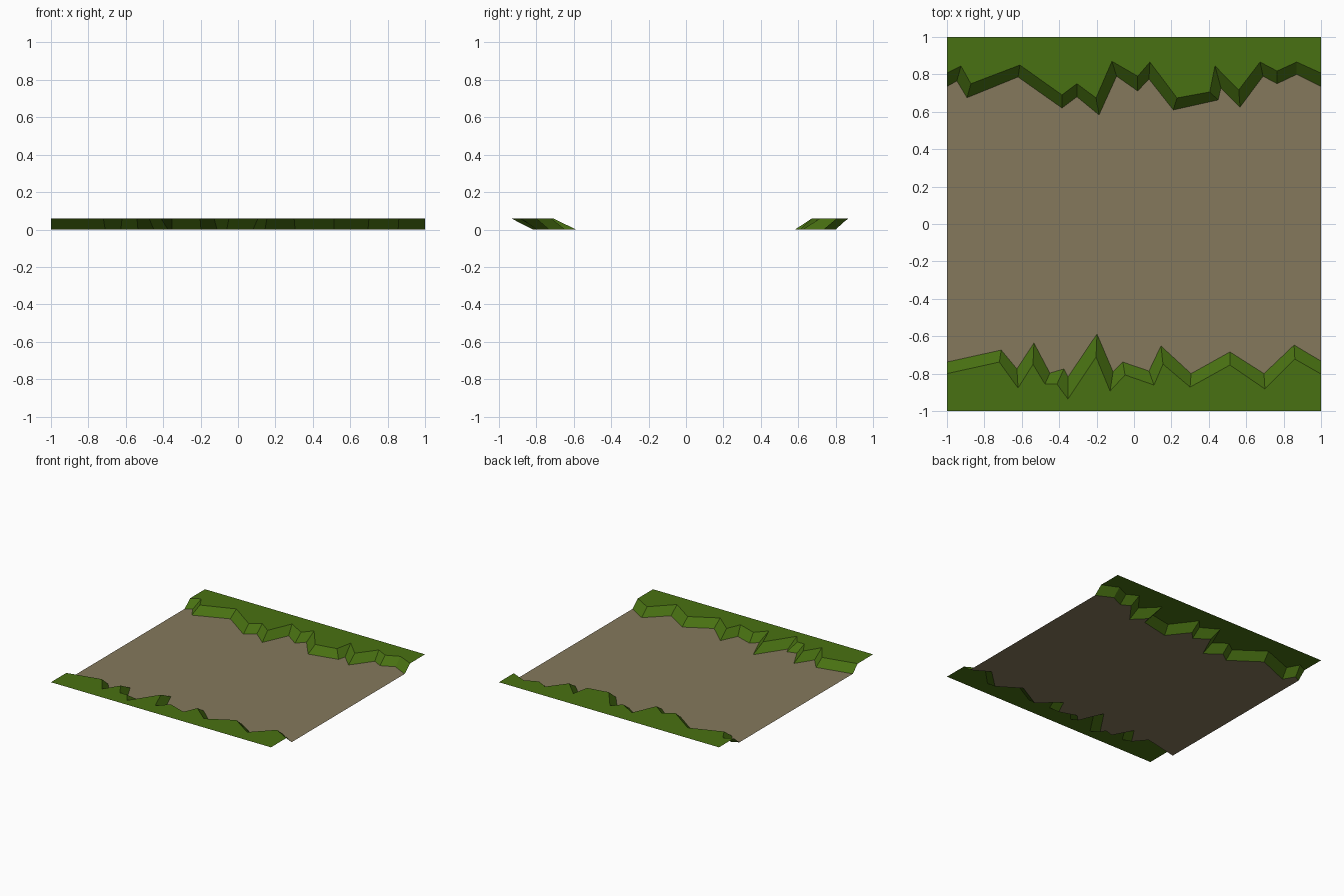
import bpy

if "Cube" in bpy.data.objects:
    bpy.data.objects.remove(bpy.data.objects["Cube"])

H = 0.06  # height of the grass above the path


def material(name, color):
    m = bpy.data.materials.new(name)
    m.diffuse_color = (*color, 1)
    m.use_nodes = True
    m.node_tree.nodes["Principled BSDF"].inputs["Base Color"].default_value = m.diffuse_color
    return m


grass = material("grass green", (0.066, 0.165, 0.006))
dirt = material("dirt brown", (0.235, 0.19, 0.107))


def make(name, verts, faces, mat):
    me = bpy.data.meshes.new(name)
    me.from_pydata(verts, [], faces)
    me.materials.append(mat)
    ob = bpy.data.objects.new(name, me)
    bpy.context.collection.objects.link(ob)


def grass_verge(name, foot, crest, side):
    """Sloped bank from foot line to crest line, then flat grass to the tile edge."""
    n = len(foot)
    verts = [(x, y, 0) for x, y in foot] + [(x, y, H) for x, y in crest]
    verts += [(1, side, H), (-1, side, H)]
    faces = [(i, i + 1, n + i + 1, n + i) for i in range(n - 1)]
    faces.append(tuple(range(n, 2 * n + 2)))
    if side < 0:
        faces = [f[::-1] for f in faces]
    make(name, verts, faces, grass)


# jagged outlines read left to right: foot at the path, crest at the grass
back_foot = [(-1, .735), (-.947, .765), (-.893, .675), (-.62, .786), (-.385, .62), (-.305, .68),
             (-.187, .583), (-.093, .79), (.02, .711), (.08, .775), (.21, .61), (.45, .663),
             (.465, .727), (.567, .625), (.69, .79), (.765, .75), (.87, .80), (1, .735)]
back_crest = [(-1, .807), (-.925, .845), (-.872, .75), (-.61, .85), (-.385, .69), (-.305, .75),
              (-.203, .674), (-.118, .87), (.02, .79), (.085, .866), (.23, .674), (.405, .706),
              (.433, .845), (.56, .717), (.674, .866), (.765, .818), (.87, .866), (1, .807)]
front_foot = [(-1, -.738), (-.71, -.674), (-.626, -.775), (-.535, -.636), (-.45, -.797),
              (-.375, -.775), (-.353, -.818), (-.198, -.588), (-.112, -.79), (-.06, -.738),
              (.08, -.786), (.144, -.652), (.305, -.80), (.513, -.684), (.695, -.80),
              (.856, -.647), (1, -.733)]
front_crest = [(-1, -.80), (-.72, -.738), (-.62, -.877), (-.54, -.75), (-.476, -.856),
               (-.412, -.856), (-.353, -.936), (-.203, -.711), (-.128, -.893), (-.048, -.807),
               (.107, -.861), (.155, -.749), (.30, -.872), (.513, -.754), (.70, -.882),
               (.86, -.722), (1, -.802)]

# grass verges
grass_verge("back_grass_verge", back_foot, back_crest, 1)
grass_verge("front_grass_verge", front_foot, front_crest, -1)

# dirt path filling the ground between the two banks
outline = front_foot + back_foot[::-1]
make("dirt_path", [(x, y, 0) for x, y in outline], [tuple(range(len(outline)))], dirt)
